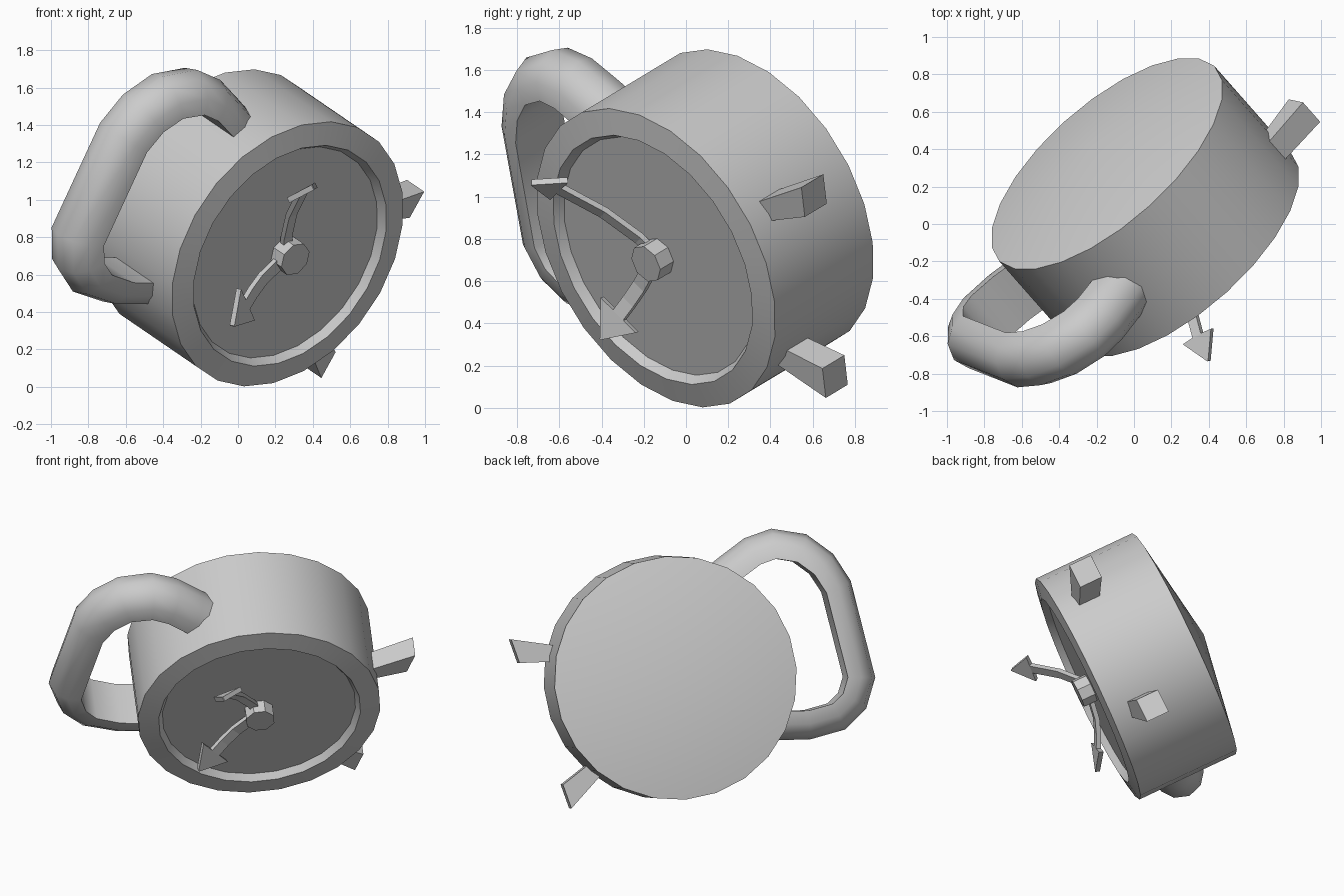
import bpy, bmesh, math
from mathutils import Vector, Matrix

if "Cube" in bpy.data.objects:
    bpy.data.objects.remove(bpy.data.objects["Cube"])

# Clock frame: X = right of dial, Y = towards the back, Z = up of dial (tilted in the world)
Y = -Vector((0.603, -0.684, -0.412)).normalized()
Z = Vector((-0.638, -0.723, 0.268))
Z = (Z - Y * Z.dot(Y)).normalized()
X = Y.cross(Z)
FRAME = Matrix.Translation((0.06, 0.09, 0.85)) @ Matrix((X, Y, Z)).transposed().to_4x4()


def loft(name, rings, smooth=None, back_apex=None):
    """Skin a list of equal-length point rings and cap both ends (first cap optionally a cone)."""
    bm = bmesh.new()
    rows = [[bm.verts.new(FRAME @ Vector(p)) for p in ring] for ring in rings]
    n = len(rows[0])
    for a, b in zip(rows, rows[1:]):
        for i in range(n):
            j = (i + 1) % n
            bm.faces.new((a[i], a[j], b[j], b[i]))
    if back_apex:
        tip = bm.verts.new(FRAME @ Vector(back_apex))
        for i in range(n):
            bm.faces.new((rows[0][(i + 1) % n], rows[0][i], tip))
    else:
        bm.faces.new(rows[0][::-1])
    bm.faces.new(rows[-1])
    bmesh.ops.recalc_face_normals(bm, faces=bm.faces)
    mesh = bpy.data.meshes.new(name)
    bm.to_mesh(mesh)
    bm.free()
    obj = bpy.data.objects.new(name, mesh)
    bpy.context.collection.objects.link(obj)
    if smooth:
        bpy.ops.object.select_all(action='DESELECT')
        obj.select_set(True)
        bpy.context.view_layer.objects.active = obj
        bpy.ops.object.shade_smooth_by_angle(angle=math.radians(smooth))
    return obj


def circle(r, front, n):
    """Ring around the dial axis, at a distance towards the front."""
    return [(r * math.cos(math.tau * i / n), -front, r * math.sin(math.tau * i / n))
            for i in range(n)]


# Case: shallow conical back, raised rim, recessed dial
loft("case", [circle(r, t, 24) for r, t in
              ((0.777, -0.34), (0.777, 0.34), (0.648, 0.362), (0.62, 0.318))],
     30, back_apex=(0, 0.48, 0))

# Hub that carries the hands
loft("hub", [circle(0.095, t, 8) for t in (0.3, 0.41)])


def hand(name, angle, path, thick=0.03):
    """Bent arrow: path gives (radius, height, half width)."""
    d = Vector((math.cos(angle), 0, math.sin(angle)))
    side = Vector((-d.z, 0, d.x))
    out = Vector((0, -1, 0))
    rings = []
    for i, (r, t, w) in enumerate(path):
        r0, t0, _ = path[max(i - 1, 0)]
        r1, t1, _ = path[min(i + 1, len(path) - 1)]
        tangent = (d * (r1 - r0) + out * (t1 - t0)).normalized()
        nrm = tangent.cross(side) * thick / 2
        p = d * r + out * t
        rings.append([p + side * w + nrm, p - side * w + nrm,
                      p - side * w - nrm, p + side * w - nrm])
    loft(name, rings)


# Hands, both bending away from the dial
hand("long_hand", math.radians(45),
     ((0.05, 0.34, 0.028), (0.12, 0.352, 0.028), (0.315, 0.434, 0.028),
      (0.522, 0.565, 0.028), (0.523, 0.566, 0.095), (0.616, 0.678, 0.003)))
hand("short_hand", math.radians(149),
     ((0.03, 0.345, 0.036), (0.2, 0.365, 0.036), (0.3, 0.398, 0.036),
      (0.378, 0.433, 0.036), (0.379, 0.4335, 0.123), (0.526, 0.495, 0.003)))

# Carrying handle: tube with a flat inner side and rounded outer side
path = [Vector(p) for p in (
    (0.45, 0.38), (0.525, 0.6), (0.575, 0.76), (0.575, 0.9), (0.49, 1.055), (0.35, 1.15),
    (0.185, 1.19), (-0.405, 1.135), (-0.53, 1.045), (-0.588, 0.92), (-0.575, 0.73),
    (-0.525, 0.58), (-0.45, 0.38))]
profile = ((-0.085, -0.165), (0, -0.15), (0.07, -0.095), (0.1, 0),
           (0.07, 0.095), (0, 0.15), (-0.085, 0.165))
sections = []
for i, p in enumerate(path):
    a = (p - path[i - 1]).normalized() if i else (path[1] - p).normalized()
    b = (path[i + 1] - p).normalized() if i < len(path) - 1 else a
    t = (a + b).normalized()
    normal = Vector((t.y, -t.x)) / t.dot(a)
    lean = -0.015 + 0.09 * (p.y - 0.5)
    ring = []
    for out, across in profile:
        q = p + normal * out
        ring.append((q.x, lean + across, q.y))
    sections.append(ring)
loft("handle", sections, 60)

# Two splayed feet with flat soles
for label, s in (("right", 1), ("left", -1)):
    loft(label + "_foot",
         [[(s * x0, y0, z), (s * x1, y0, z), (s * x1, y1, z), (s * x0, y1, z)]
          for x0, x1, y0, y1, z in ((0.325, 0.43, -0.23, -0.09, -0.6),
                                    (0.412, 0.572, -0.172, -0.02, -0.874))])
